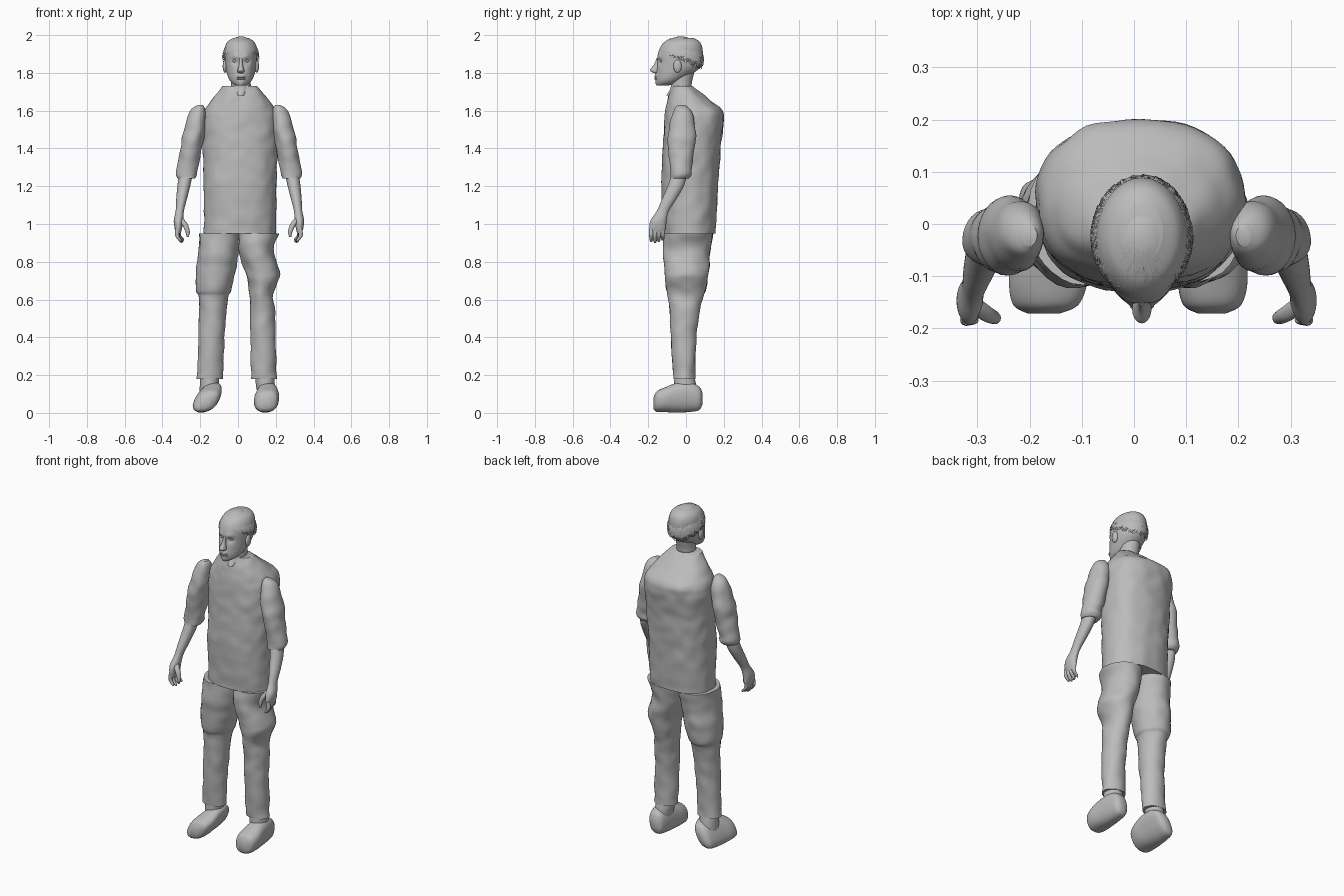
import bpy
import bmesh
import math
import random
from mathutils import Vector, noise

random.seed(4)
default_cube = bpy.data.objects.get("Cube")
if default_cube:
    bpy.data.objects.remove(default_cube, do_unlink=True)

MIDDLE = 0.005          # x of the mirror plane for the arms
HEAD_X = 0.015          # x of the middle of the face

# One grey covers the whole figure
grey = bpy.data.materials.new("plain grey")
grey.use_nodes = True
colour = (0.5, 0.5, 0.5, 1)
grey.diffuse_color = colour
grey.node_tree.nodes["Principled BSDF"].inputs["Base Color"].default_value = colour


def finish(name, mesh_data, side=1, angle=50):
    """Turn a bmesh into a smooth shaded object, mirrored when side is -1."""
    for vert in mesh_data.verts:
        vert.co.x = MIDDLE + side * (vert.co.x - MIDDLE)
    bmesh.ops.recalc_face_normals(mesh_data, faces=mesh_data.faces)
    mesh = bpy.data.meshes.new(name)
    mesh_data.to_mesh(mesh)
    mesh_data.free()
    mesh.materials.append(grey)
    part = bpy.data.objects.new(name, mesh)
    bpy.context.collection.objects.link(part)
    bpy.ops.object.select_all(action="DESELECT")
    part.select_set(True)
    bpy.context.view_layer.objects.active = part
    bpy.ops.object.shade_smooth_by_angle(angle=math.radians(angle))
    return part


def blend(a, b, c, d, t):
    """Catmull-Rom value between b and c."""
    return b + 0.5 * t * (c - a + t * (2 * a - 5 * b + 4 * c - d + t * (3 * (b - c) + d - a)))


def smooth_rows(rows, steps):
    padded = [rows[0]] + list(rows) + [rows[-1]]
    result = []
    for i in range(len(rows) - 1):
        for step in range(steps):
            result.append([blend(*values, step / steps) for values in zip(*padded[i:i + 4])])
    return result + [rows[-1]]


def power(value, squareness):
    return math.copysign(abs(value) ** (2 / squareness), value)


def loft(name, rows, side=1, axis="z", squareness=2, count=32, steps=6, wrinkle=0, shape=None):
    """Skin rings given as (position on axis, centre, centre, radius, radius)."""
    bm = bmesh.new()
    rings = []
    for pos, c1, c2, r1, r2 in smooth_rows(rows, steps):
        ring = []
        for k in range(count):
            turn = math.tau * k / count
            u = c1 + r1 * power(math.cos(turn), squareness)
            v = c2 + r2 * power(math.sin(turn), squareness)
            point = Vector((u, v, pos) if axis == "z" else (u, pos, v))
            if wrinkle:
                outward = Vector((math.cos(turn), math.sin(turn), 0))
                point += outward * noise.noise(point * 16) * wrinkle
            if shape:
                point = shape(point)
            ring.append(bm.verts.new(point))
        rings.append(ring)
    for low, high in zip(rings, rings[1:]):
        for k in range(count):
            j = (k + 1) % count
            bm.faces.new((low[k], low[j], high[j], high[k]))
    bm.faces.new(rings[0])
    bm.faces.new(rings[-1])
    return finish(name, bm, side)


def ball(name, centre, radii):
    bm = bmesh.new()
    bmesh.ops.create_uvsphere(bm, u_segments=20, v_segments=12, radius=1)
    for vert in bm.verts:
        vert.co = Vector(centre) + Vector(radii) * vert.co
    return finish(name, bm)


def scaled_ball(name, centre, radii):
    bm = bmesh.new()
    bmesh.ops.create_uvsphere(bm, u_segments=20, v_segments=12, radius=1)
    for vert in bm.verts:
        vert.co = Vector(c + r * p for c, r, p in zip(centre, radii, vert.co))
    return finish(name, bm)


# Loose shirt body with a sloping back and shoulders
loft("shirt_body", [
    (.95, .01, .018, .19, .138), (1.2, .01, .02, .192, .15), (1.4, .012, .03, .197, .153),
    (1.54, .012, .042, .2, .157), (1.6, .012, .043, .188, .152),
    (1.65, .01, .018, .155, .117), (1.73, .01, -.02, .092, .056)],
    squareness=2.3, count=64, steps=10, wrinkle=.006)

# Arms: sleeve, forearm with palm, fingers and thumb
for side, word in ((1, "left"), (-1, "right")):
    loft(word + "_sleeve", [
        (1.63, .21, -.022, .016, .022), (1.6, .222, -.02, .04, .045), (1.5, .24, -.02, .058, .07),
        (1.4, .26, -.025, .056, .07), (1.3, .277, -.027, .055, .057),
        (1.26, .281, -.028, .056, .056), (1.24, .281, -.035, .046, .05)], side, wrinkle=.007)
    loft(word + "_forearm", [
        (1.27, .285, -.033, .036, .04), (1.2, .297, -.055, .034, .043), (1.13, .309, -.09, .028, .038),
        (1.07, .318, -.122, .022, .032), (1.02, .325, -.145, .025, .042),
        (.98, .326, -.15, .02, .044), (.95, .325, -.152, .012, .036)], side)
    for i in range(4):
        y = -.184 + i * .02
        tip = .9 + .006 * abs(i - 1)
        loft(f"{word}_finger_{i + 1}", [
            (.98, .328, y, .011, .011), (.94, .332 - i * .003, y, .011, .011),
            (tip + .01, .318 - i * .004, y, .009, .009), (tip, .312 - i * .004, y, .004, .004)],
            side, count=12, steps=4)
    loft(word + "_thumb", [
        (1.03, .315, -.155, .014, .016), (1.0, .293, -.172, .016, .015),
        (.96, .277, -.18, .012, .012), (.93, .277, -.182, .005, .006)], side, count=14)

# Trousers, each leg with its own folds
loft("left_trouser_leg", [
    (.95, .108, .015, .108, .13), (.86, .096, .002, .092, .125), (.75, .128, .003, .093, .118),
    (.7, .132, .002, .083, .113), (.63, .123, 0, .063, .098), (.55, .13, -.005, .065, .08),
    (.4, .133, -.013, .067, .067), (.18, .138, -.008, .068, .057)], wrinkle=.006, steps=8)
loft("right_trouser_leg", [
    (.95, -.098, .015, .108, .13), (.85, -.105, .002, .107, .125), (.75, -.118, .003, .104, .118),
    (.65, -.13, .002, .093, .102), (.6, -.13, -.003, .075, .086),
    (.4, -.14, -.013, .07, .067), (.18, -.15, -.008, .07, .057)], wrinkle=.006, steps=8)

# Shoes, rolled a little to the side, with ankles
for word, x, roll in (("left", .152, .1), ("right", -.16, .45)):
    def lean(point, roll=roll):
        point.x += roll * (point.z - .08)
        return point
    loft(word + "_shoe", [
        (.087, x, .075, .02, .03), (.07, x, .077, .042, .062), (.02, x, .083, .052, .078),
        (-.05, x, .08, .06, .078), (-.11, x, .07, .066, .066), (-.155, x, .06, .055, .054),
        (-.172, x, .05, .025, .03)], axis="y", squareness=2.4, shape=lean)
    loft(word + "_ankle", [
        (.08, x, 0, .045, .06), (.15, x * .95, -.005, .05, .058), (.21, x * .93, -.01, .05, .05)])

# Face modelling as soft pushes: x offset, y, z, reach, push forward
pushes = [(.031, -.14, 1.862, .017, -.012), (.03, -.14, 1.885, .016, .006),
          (.045, -.12, 1.825, .025, .004), (0, -.15, 1.745, .02, .006),
          (0, -.15, 1.78, .022, .009), (0, -.15, 1.765, .009, -.005)]


def sculpt(point):
    shift = 0
    for dx, y, z, reach, push in pushes:
        for x in {HEAD_X + dx, HEAD_X - dx}:
            distance = math.hypot(point.x - x, point.z - z)
            if point.y < -.06:
                shift += push * math.exp(-(distance / reach) ** 2)
    point.y -= shift
    return point


# Head, neck and facial parts
loft("head", [
    (1.732, HEAD_X, -.122, .022, .03), (1.75, HEAD_X, -.098, .05, .058), (1.78, HEAD_X, -.073, .068, .085),
    (1.83, HEAD_X, -.038, .081, .114), (1.88, HEAD_X, -.032, .085, .12), (1.93, HEAD_X, -.026, .086, .113),
    (1.965, HEAD_X, -.02, .07, .092), (1.985, HEAD_X, -.015, .04, .055)], count=72, steps=10, shape=sculpt)
loft("neck", [
    (1.68, HEAD_X, -.07, .02, .035), (1.72, HEAD_X, -.03, .05, .052),
    (1.76, HEAD_X, -.025, .052, .058), (1.83, HEAD_X, -.02, .055, .07)])
loft("nose", [
    (1.88, HEAD_X, -.143, .008, .012), (1.845, HEAD_X, -.153, .01, .016),
    (1.818, HEAD_X, -.165, .017, .025), (1.805, HEAD_X, -.16, .018, .022),
    (1.798, HEAD_X, -.153, .008, .01)], count=20)
for z, height in ((1.779, .005), (1.769, .006)):
    scaled_ball("upper_lip" if z > 1.775 else "lower_lip", (HEAD_X, -.155, z), (.024, .013, height))
for side, word in ((1, "left"), (-1, "right")):
    scaled_ball(word + "_eye", (HEAD_X + side * .031, -.126, 1.862), (.014, .012, .008))
    scaled_ball(word + "_ear", (HEAD_X + side * .084, -.045, 1.835), (.012, .022, .034))

# Hair: a thin cap above the hairline with crossing strands over it
crown = Vector((HEAD_X, -.028, 1.875))


def hair_point(turn, height, lift=1.0):
    flat = math.sqrt(max(0, 1 - height * height))
    return crown + lift * Vector((.094 * math.sin(turn) * flat, -.118 * math.cos(turn) * flat, .118 * height))


def hairline(turn):
    return .05 + .42 * math.cos(turn)


cap = bmesh.new()
bmesh.ops.create_uvsphere(cap, u_segments=40, v_segments=24, radius=1)
for vert in list(cap.verts):
    turn = math.atan2(vert.co.x, -vert.co.y)
    if vert.co.z < hairline(turn):
        cap.verts.remove(vert)
    else:
        vert.co = hair_point(turn, vert.co.z)
finish("hair_cap", cap)

strands = bmesh.new()
for _ in range(260):
    turn = random.uniform(-math.pi, math.pi)
    low = hairline(turn) - random.uniform(0, .16)
    high = min(.98, low + random.uniform(.3, .8))
    twist = random.uniform(-.7, .7)
    previous = None
    for step in range(6):
        t = step / 5
        height = high + (low - high) * t
        angle = turn + twist * (t - 1)
        width = .035 * (1 - .7 * t)
        lift = 1.01 + .04 * math.sin(math.pi * t) * random.random() + .02 * t
        edge = [strands.verts.new(hair_point(angle + s * width, height, lift)) for s in (-1, 1)]
        if previous:
            strands.faces.new((previous[0], previous[1], edge[1], edge[0]))
        previous = edge
finish("hair_strands", strands)
